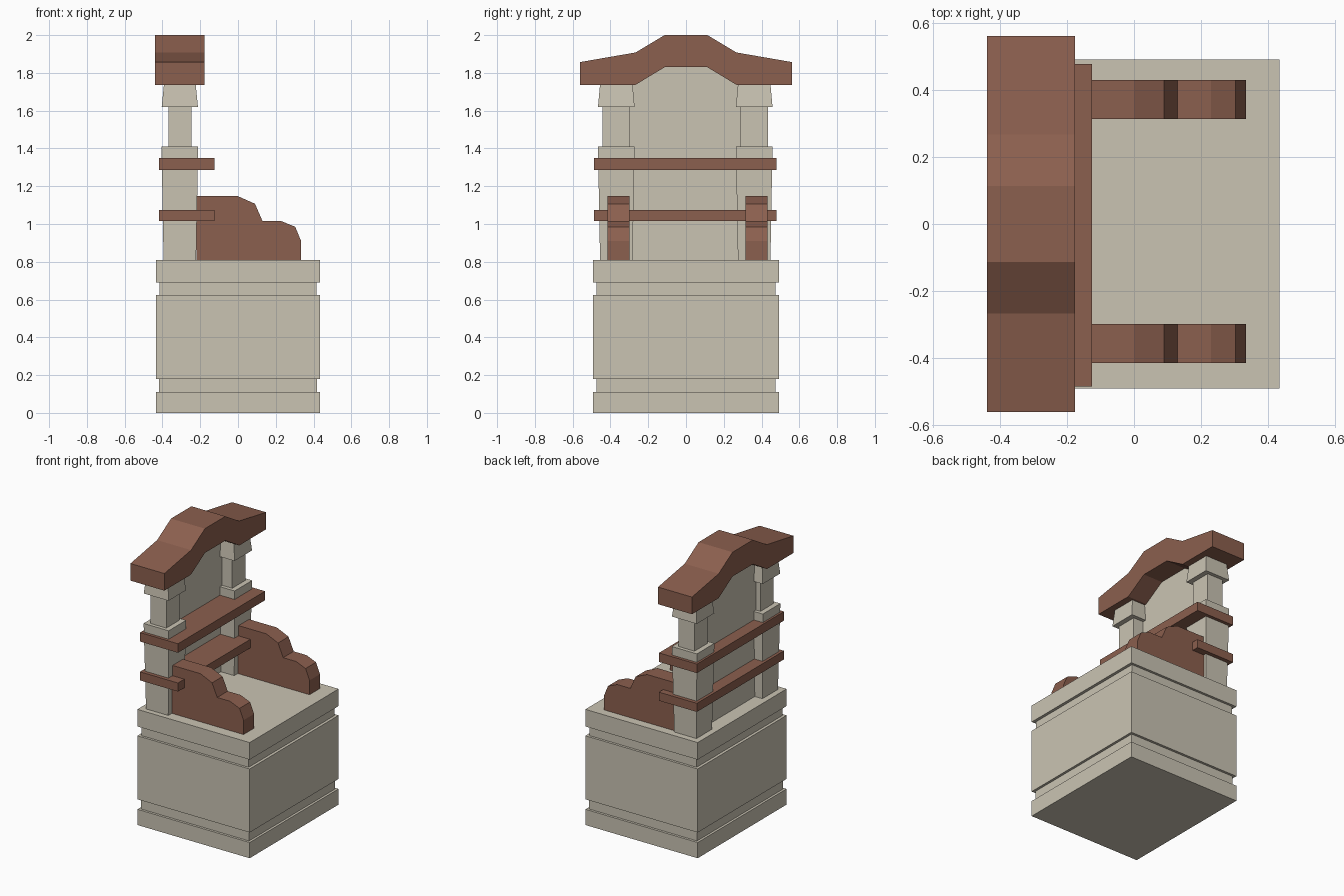
import bpy
import bmesh

if "Cube" in bpy.data.objects:
    bpy.data.objects.remove(bpy.data.objects["Cube"])


def material(name, color):
    m = bpy.data.materials.new(name)
    m.diffuse_color = color
    m.use_nodes = True
    m.node_tree.nodes["Principled BSDF"].inputs["Base Color"].default_value = m.diffuse_color
    return m


stone = material("stone", (0.59, 0.55, 0.45, 1))
wood = material("wood", (0.26, 0.115, 0.077, 1))


def finish(bm, name, mat):
    bmesh.ops.recalc_face_normals(bm, faces=bm.faces)
    mesh = bpy.data.meshes.new(name)
    bm.to_mesh(mesh)
    bm.free()
    mesh.materials.append(mat)
    obj = bpy.data.objects.new(name, mesh)
    bpy.context.collection.objects.link(obj)
    return obj


def loft(name, cx, cy, rings, mat):
    """Stack of rectangular rings (z, half x, half y), capped at both ends."""
    bm = bmesh.new()
    loops = [[bm.verts.new((cx + sx * hx, cy + sy * hy, z))
              for sx, sy in ((-1, -1), (1, -1), (1, 1), (-1, 1))]
             for z, hx, hy in rings]
    for a, b in zip(loops, loops[1:]):
        for i in range(4):
            j = (i + 1) % 4
            bm.faces.new((a[i], a[j], b[j], b[i]))
    bm.faces.new(loops[0])
    bm.faces.new(loops[-1])
    return finish(bm, name, mat)


def extrude(name, points, axis, lo, hi, mat):
    """Extrude a (horizontal, z) outline along x or y."""
    bm = bmesh.new()

    def ring(d):
        return [bm.verts.new((d, h, z) if axis == "x" else (h, d, z)) for h, z in points]
    a, b = ring(lo), ring(hi)
    n = len(points)
    bm.faces.new(a)
    bm.faces.new(b)
    for i in range(n):
        j = (i + 1) % n
        bm.faces.new((a[i], a[j], b[j], b[i]))
    return finish(bm, name, mat)


# Pedestal with two recessed bands
W, D = 0.435, 0.492
loft("pedestal", 0, 0, [
    (0, W, D), (0.11, W, D), (0.11, 0.418, 0.475), (0.18, 0.418, 0.475),
    (0.18, W, D), (0.625, W, D), (0.625, 0.415, 0.475), (0.69, 0.415, 0.475),
    (0.69, W, D), (0.81, W, D)], stone)

# Pair of columns: flared foot, narrow shaft, tapered capital
for side, label in ((-1, "left"), (1, "right")):
    loft(label + "_column", -0.308, -0.004 + side * 0.365, [
        (0.81, 0.086, 0.086), (1.41, 0.097, 0.097), (1.41, 0.061, 0.072),
        (1.62, 0.061, 0.072), (1.62, 0.096, 0.097), (1.74, 0.084, 0.086)], stone)

# Thin back panel rising to the underside of the roof
extrude("back_panel", [(-0.34, 0.81), (0.34, 0.81), (0.34, 1.76), (0.27, 1.76),
                       (0.115, 1.85), (-0.115, 1.85), (-0.27, 1.76), (-0.34, 1.76)],
        "x", -0.335, -0.325, stone)

# Two shelves through the columns
for label, z0, z1 in (("lower", 1.015, 1.075), ("upper", 1.287, 1.35)):
    loft(label + "_shelf", -0.272, -0.004, [(z0, 0.147, 0.482), (z1, 0.147, 0.482)], wood)

# Scrolled side brackets
bracket = [(-0.22, 0.81), (-0.22, 1.147), (0, 1.147), (0.09, 1.107), (0.13, 1.015),
           (0.23, 1.015), (0.303, 0.985), (0.334, 0.91), (0.334, 0.81)]
for side, label in ((-1, "left"), (1, "right")):
    y = 0.0075 + side * 0.365
    extrude(label + "_bracket", bracket, "y", y - 0.058, y + 0.058, wood)

# Arched roof
half = [(0.113, 2.0), (0.267, 1.908), (0.562, 1.857), (0.562, 1.737), (0.267, 1.737), (0.113, 1.83)]
extrude("roof", half + [(-y, z) for y, z in reversed(half)], "x", -0.44, -0.177, wood)
